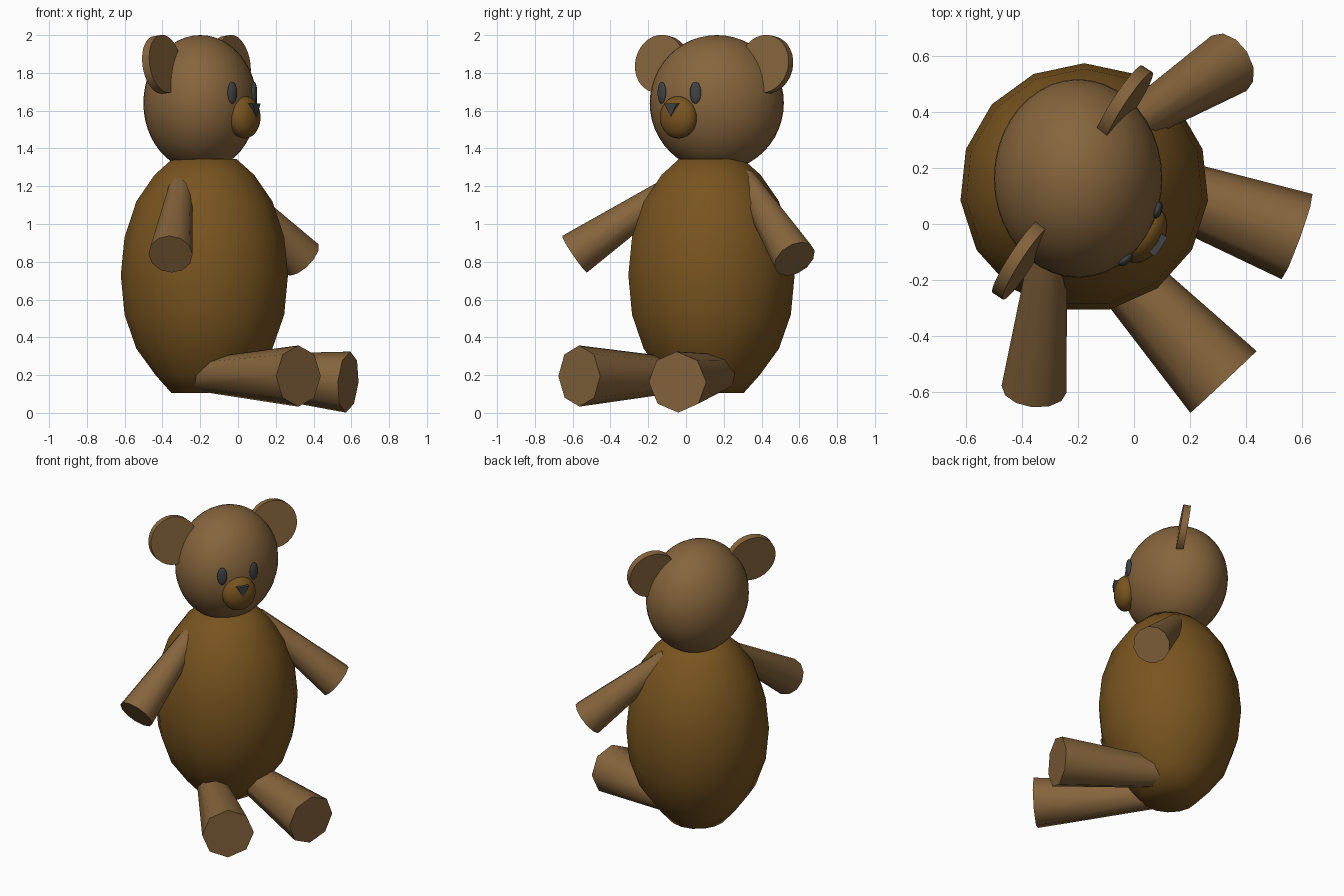
import bpy, bmesh, math
from mathutils import Vector, Matrix

if "Cube" in bpy.data.objects:
    bpy.data.objects.remove(bpy.data.objects["Cube"])

FACING = math.radians(-33)          # the bear looks towards +x -y
TURN = Matrix.Rotation(FACING, 4, 'Z')


def material(name, rgb):
    m = bpy.data.materials.new(name)
    m.diffuse_color = (*rgb, 1)
    m.use_nodes = True
    m.node_tree.nodes["Principled BSDF"].inputs["Base Color"].default_value = m.diffuse_color
    return m


FUR = material("light_fur", (0.24, 0.13, 0.046))
BELLY = material("dark_fur", (0.19, 0.09, 0.014))
DARK = material("dark_grey", (0.05, 0.055, 0.06))


def finish(name, bm, mat, matrix=Matrix(), angle=50):
    me = bpy.data.meshes.new(name)
    bmesh.ops.recalc_face_normals(bm, faces=bm.faces)
    bm.to_mesh(me)
    bm.free()
    me.materials.append(mat)
    ob = bpy.data.objects.new(name, me)
    bpy.context.collection.objects.link(ob)
    ob.matrix_world = matrix
    bpy.ops.object.select_all(action='DESELECT')
    ob.select_set(True)
    bpy.context.view_layer.objects.active = ob
    bpy.ops.object.shade_smooth_by_angle(angle=math.radians(angle))
    return ob


def ellipsoid(name, loc, radii, mat, rot=Matrix(), seg=32, rings=20):
    bm = bmesh.new()
    bmesh.ops.create_uvsphere(bm, u_segments=seg, v_segments=rings, radius=1)
    finish(name, bm, mat, Matrix.Translation(loc) @ rot @ Matrix.Diagonal((*radii, 1)))


def limb(name, start, end, r1, r2, seg):
    # Tapered stub, thin at the joint and thick at the paw
    a, b = Vector(start), Vector(end)
    bm = bmesh.new()
    bmesh.ops.create_cone(bm, cap_ends=True, segments=seg, radius1=r1, radius2=r2,
                          depth=(b - a).length)
    rot = (b - a).to_track_quat('Z', 'Y').to_matrix().to_4x4()
    finish(name, bm, FUR, Matrix.Translation((a + b) / 2) @ rot)


# Body: egg-shaped 15-sided lathe with cut-off ends
SIDES = 15
profile = [(0.175, 0.105), (0.26, 0.20), (0.362, 0.34), (0.425, 0.52), (0.445, 0.73),
           (0.425, 0.93), (0.362, 1.12), (0.265, 1.26), (0.17, 1.345)]
bm = bmesh.new()
rings = []
for r, z in profile:
    rings.append([bm.verts.new((r * math.cos(math.pi / 2 + 2 * math.pi * i / SIDES),
                                r * math.sin(math.pi / 2 + 2 * math.pi * i / SIDES), z))
                  for i in range(SIDES)])
for lo, hi in zip(rings, rings[1:]):
    for i in range(SIDES):
        j = (i + 1) % SIDES
        bm.faces.new((lo[i], lo[j], hi[j], hi[i]))
bm.faces.new(rings[0])
bm.faces.new(rings[-1])
finish("body", bm, BELLY, Matrix.Translation((-0.178, 0.13, 0)))

# Head and muzzle
ellipsoid("head", (-0.2, 0.163, 1.64), (0.301, 0.355, 0.36), FUR, seg=40, rings=24)
ellipsoid("muzzle", (0.035, -0.04, 1.565), (0.072, 0.108, 0.112), BELLY, TURN)

# Eyes: flattened ovals lying on the head
for side, loc in (("right", (-0.03, -0.128, 1.695)), ("left", (0.085, 0.05, 1.695))):
    n = Vector(((loc[0] + 0.2) / 0.09, (loc[1] - 0.163) / 0.126, 0))
    rot = Matrix.Rotation(math.atan2(n.y, n.x), 4, 'Z')
    ellipsoid(side + "_eye", loc, (0.015, 0.031, 0.058), DARK, rot, 20, 12)

# Nose: small wedge pointing down, plus a stem
bm = bmesh.new()
tri = [(-0.04, 0.028), (0.04, 0.028), (0, -0.042)]
back = [bm.verts.new((-0.015, y, z)) for y, z in tri]
front = [bm.verts.new((0.012, y, z)) for y, z in tri]
bm.faces.new(back)
bm.faces.new(front)
for i in range(3):
    j = (i + 1) % 3
    bm.faces.new((back[i], back[j], front[j], front[i]))
finish("nose", bm, DARK, Matrix.Translation((0.088, -0.076, 1.61)) @ TURN, 20)

# Ears: thin round discs leaning slightly back
for side, loc in (("left", (-0.037, 0.425, 1.845)), ("right", (-0.403, -0.128, 1.845))):
    bm = bmesh.new()
    bmesh.ops.create_cone(bm, cap_ends=True, segments=32, radius1=0.155, radius2=0.155,
                          depth=0.045)
    finish(side + "_ear", bm, FUR,
           Matrix.Translation(loc) @ TURN @ Matrix.Rotation(math.radians(82), 4, 'Y'))

# Arms and legs
limb("right_arm", (-0.30, -0.03, 1.22), (-0.357, -0.59, 0.84), 0.06, 0.117, 12)
limb("left_arm", (-0.08, 0.31, 1.24), (0.34, 0.575, 0.815), 0.06, 0.117, 12)
limb("right_leg", (-0.18, -0.03, 0.20), (0.32, -0.565, 0.195), 0.09, 0.162, 8)
limb("left_leg", (-0.065, 0.19, 0.215), (0.583, -0.045, 0.163), 0.095, 0.162, 8)
